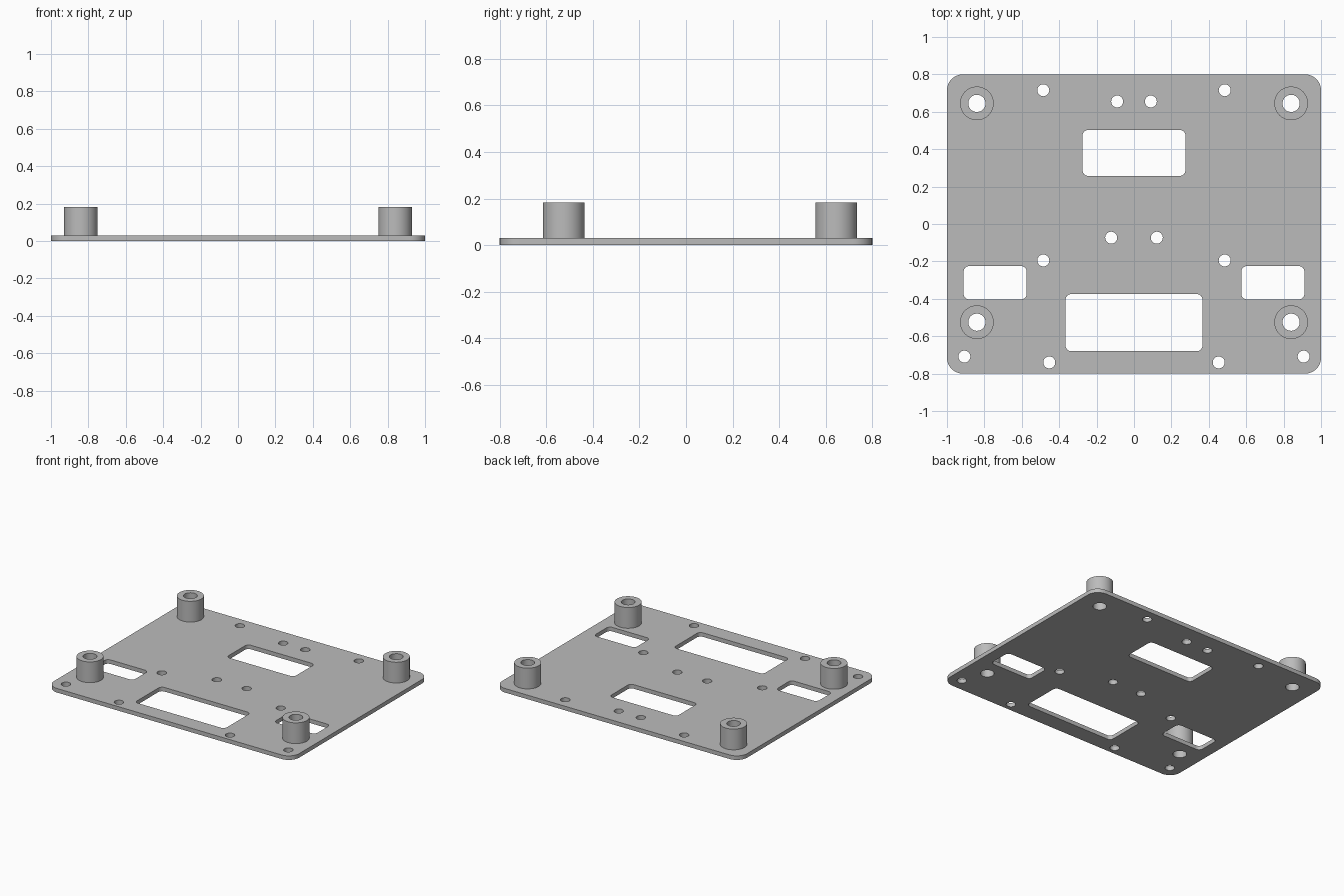
import bpy, bmesh
from math import sin, cos, pi, radians

cube = bpy.data.objects.get("Cube")
if cube:
    bpy.data.objects.remove(cube, do_unlink=True)

grey = bpy.data.materials.new("grey_plastic")
grey.use_nodes = True
colour = (0.5, 0.5, 0.5, 1)
grey.diffuse_color = colour
grey.node_tree.nodes["Principled BSDF"].inputs["Base Color"].default_value = colour


def circle(x, y, r, n=48):
    return [(x + r * cos(2 * pi * i / n), y + r * sin(2 * pi * i / n)) for i in range(n)]


def rounded_rect(x0, y0, x1, y1, r, n=8):
    corners = [(x1 - r, y1 - r), (x0 + r, y1 - r), (x0 + r, y0 + r), (x1 - r, y0 + r)]
    return [(cx + r * cos(pi / 2 * (k + i / n)), cy + r * sin(pi / 2 * (k + i / n)))
            for k, (cx, cy) in enumerate(corners) for i in range(n + 1)]


def extrude_outlines(name, outlines, z0, z1):
    """Fill the first outline, leave the others as holes, and give it thickness."""
    curve = bpy.data.curves.new(name + "_profile", "CURVE")
    curve.dimensions = "2D"
    curve.fill_mode = "BOTH"
    curve.extrude = (z1 - z0) / 2
    for outline in outlines:
        spline = curve.splines.new("POLY")
        spline.points.add(len(outline) - 1)
        for point, (x, y) in zip(spline.points, outline):
            point.co = (x, y, 0, 1)
        spline.use_cyclic_u = True
    helper = bpy.data.objects.new(name + "_profile", curve)
    bpy.context.collection.objects.link(helper)
    bpy.context.view_layer.update()
    depsgraph = bpy.context.evaluated_depsgraph_get()
    mesh = bpy.data.meshes.new_from_object(helper.evaluated_get(depsgraph))
    bpy.data.objects.remove(helper, do_unlink=True)
    bpy.data.curves.remove(curve)

    bm = bmesh.new()
    bm.from_mesh(mesh)
    bmesh.ops.remove_doubles(bm, verts=bm.verts, dist=1e-5)
    bmesh.ops.recalc_face_normals(bm, faces=bm.faces)
    bmesh.ops.translate(bm, verts=bm.verts, vec=(0, 0, (z0 + z1) / 2))
    bm.to_mesh(mesh)
    bm.free()
    mesh.name = name
    mesh.materials.clear()
    mesh.materials.append(grey)
    obj = bpy.data.objects.new(name, mesh)
    bpy.context.collection.objects.link(obj)
    bpy.ops.object.select_all(action="DESELECT")
    obj.select_set(True)
    bpy.context.view_layer.objects.active = obj
    bpy.ops.object.shade_smooth_by_angle(angle=radians(30))
    return obj


THICK, TOP = 0.03, 0.183
POST_X, POST_R, BORE_R, SCREW_R = 0.84, 0.09, 0.046, 0.032
posts = {"back": 0.645, "front": -0.525}
screws = [(0.485, 0.715), (0.09, 0.655), (0.122, -0.073),
          (0.485, -0.195), (0.907, -0.709), (0.453, -0.74)]

# Base plate with windows, screw holes and post bores
outlines = [rounded_rect(-1, -0.8, 1, 0.8, 0.085),
            rounded_rect(-0.275, 0.257, 0.275, 0.503, 0.03),
            rounded_rect(-0.366, -0.68, 0.366, -0.375, 0.03)]
for side in (-1, 1):
    x0, x1 = sorted((side * 0.574, side * 0.911))
    outlines.append(rounded_rect(x0, -0.403, x1, -0.225, 0.03))
    outlines += [circle(side * x, y, SCREW_R, 32) for x, y in screws]
    outlines += [circle(side * POST_X, y, BORE_R) for y in posts.values()]
extrude_outlines("base_plate", outlines, 0, THICK)

# Hollow standoff posts
for side, side_name in ((1, "left"), (-1, "right")):
    for end, y in posts.items():
        rings = [circle(side * POST_X, y, r) for r in (POST_R, BORE_R)]
        extrude_outlines(f"{end}_{side_name}_post", rings, THICK, TOP)
